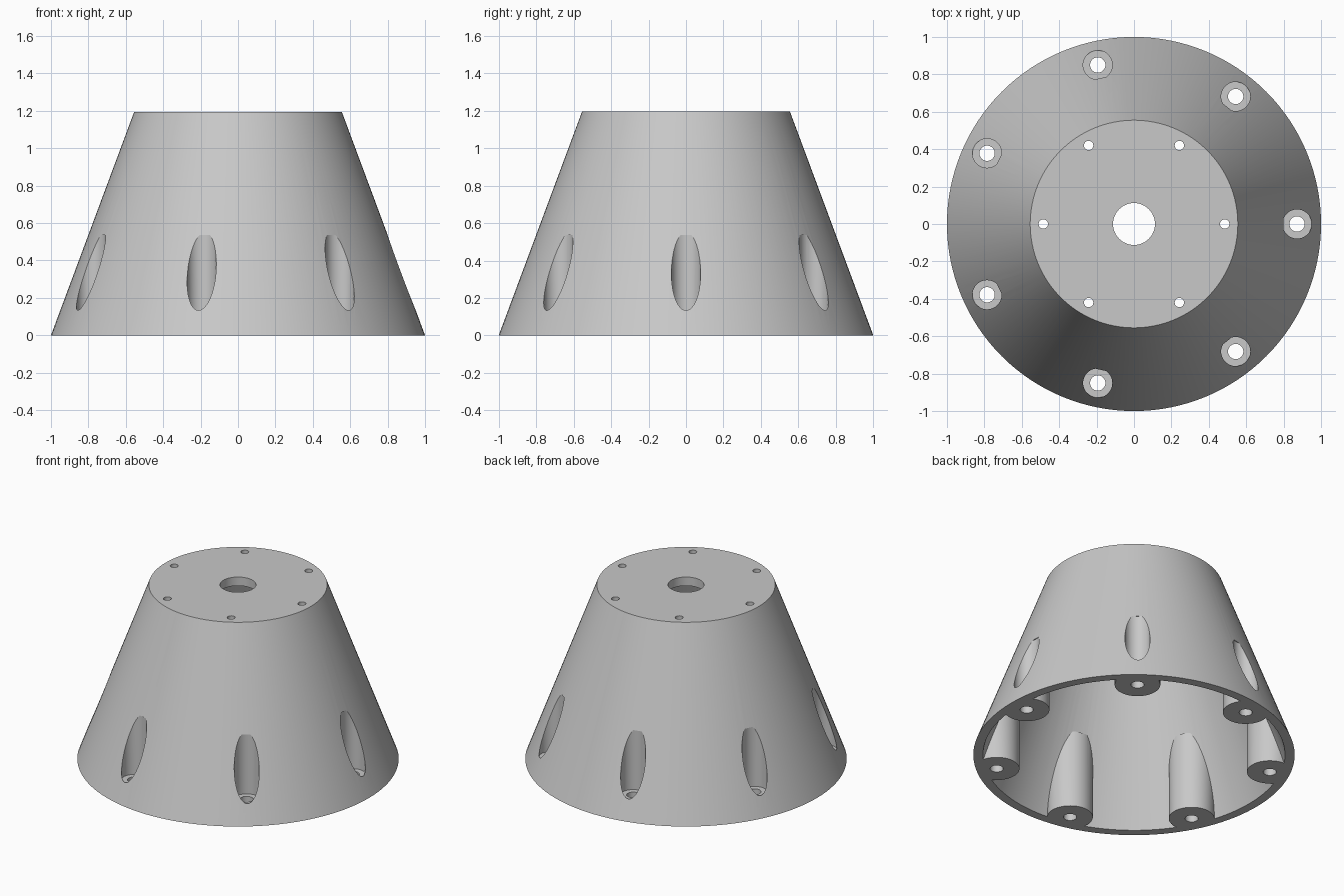
import bpy, bmesh
from math import sin, cos, tau, radians
from mathutils import Matrix

if "Cube" in bpy.data.objects:
    bpy.data.objects.remove(bpy.data.objects["Cube"], do_unlink=True)

HEIGHT, BASE_R, TOP_R, WALL = 1.195, 1.0, 0.555, 0.06
SLOPE = (BASE_R - TOP_R) / HEIGHT
BOSS_RING, BOLT_RING = 0.872, 0.485


def solid(name, z0, z1, r0, r1, centres=((0, 0),), sides=48):
    """Upright cones or cylinders at the given centres, as one object."""
    bm = bmesh.new()
    for x, y in centres:
        bmesh.ops.create_cone(
            bm, cap_ends=True, segments=sides, radius1=r0, radius2=r1,
            depth=z1 - z0, matrix=Matrix.Translation((x, y, (z0 + z1) / 2)))
    mesh = bpy.data.meshes.new(name)
    bm.to_mesh(mesh)
    bm.free()
    obj = bpy.data.objects.new(name, mesh)
    bpy.context.collection.objects.link(obj)
    return obj


def ring(count, radius):
    return [(radius * cos(tau * i / count), radius * sin(tau * i / count))
            for i in range(count)]


def cut(target, cutter):
    """Subtract the cutter from the target, then discard it."""
    cutter.hide_render = True
    mod = target.modifiers.new("cut", 'BOOLEAN')
    mod.operation, mod.solver, mod.object = 'DIFFERENCE', 'EXACT', cutter
    bpy.context.view_layer.objects.active = target
    bpy.ops.object.modifier_apply(modifier=mod.name)
    bpy.data.objects.remove(cutter, do_unlink=True)


# Tapered body
body = solid("tapered_housing", 0, HEIGHT, BASE_R, TOP_R, sides=128)

# Hollow inside, leaving seven screw bosses against the wall
low, high = -0.1, HEIGHT - WALL
cavity = solid("cavity", low, high, BASE_R - WALL - SLOPE * low,
               BASE_R - WALL - SLOPE * high, sides=128)
bosses = ring(7, BOSS_RING)
cut(cavity, solid("bosses", -0.3, 0.535, 0.142, 0.142, bosses))
cut(body, cavity)

# Screw pockets in the outer wall, and the screw holes below them
cut(body, solid("pockets", 0.128, 0.537, 0.078, 0.078, bosses))
cut(body, solid("screw_holes", -0.1, 0.2, 0.041, 0.041, bosses, 32))

# Centre hole and six bolt holes in the top plate
cut(body, solid("centre_hole", 1.0, 1.4, 0.112, 0.112))
cut(body, solid("bolt_holes", 1.0, 1.4, 0.025, 0.025, ring(6, BOLT_RING), 24))

# Single grey finish
grey = bpy.data.materials.new("light_grey")
grey.use_nodes = True
colour = (0.58, 0.58, 0.58, 1)
grey.diffuse_color = colour
grey.node_tree.nodes["Principled BSDF"].inputs["Base Color"].default_value = colour
body.data.materials.clear()
body.data.materials.append(grey)
for face in body.data.polygons:
    face.material_index = 0

# Smooth walls with crisp edges
bpy.ops.object.select_all(action='DESELECT')
body.select_set(True)
bpy.context.view_layer.objects.active = body
bpy.ops.object.shade_smooth_by_angle(angle=radians(20))
